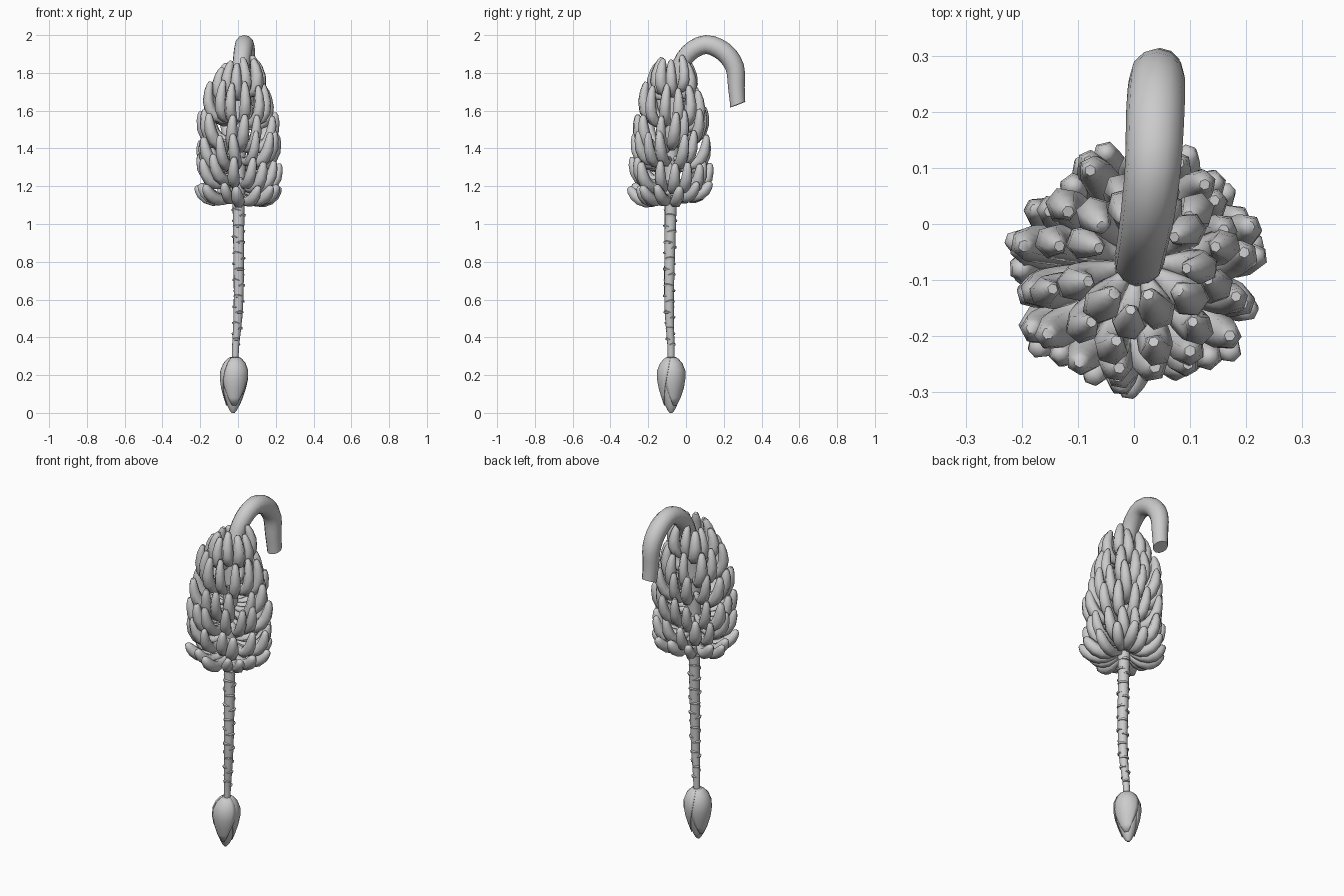
import bpy, bmesh, math, random
from mathutils import Vector

if "Cube" in bpy.data.objects:
    bpy.data.objects.remove(bpy.data.objects["Cube"])

random.seed(4)


def finish(name, bm, angle=40):
    bmesh.ops.recalc_face_normals(bm, faces=bm.faces)
    me = bpy.data.meshes.new(name)
    bm.to_mesh(me)
    bm.free()
    ob = bpy.data.objects.new(name, me)
    bpy.context.collection.objects.link(ob)
    bpy.ops.object.select_all(action='DESELECT')
    ob.select_set(True)
    bpy.context.view_layer.objects.active = ob
    bpy.ops.object.shade_smooth_by_angle(angle=math.radians(angle))
    return ob


def spline(keys, steps):
    """Catmull-Rom through tuples of any length."""
    k = [keys[0]] + list(keys) + [keys[-1]]
    out = []
    for i in range(1, len(k) - 2):
        for s in range(steps):
            t = s / steps
            out.append([0.5 * (2 * b + (c - a) * t + (2 * a - 5 * b + 4 * c - d) * t * t
                               + (3 * b - a - 3 * c + d) * t ** 3)
                        for a, b, c, d in zip(*k[i - 1:i + 3])])
    return out + [list(keys[-1])]


def tube(bm, pts, radii, sides, side_hint):
    """Capped tube along a path, with a transported frame."""
    rings, u = [], Vector(side_hint)
    for i, p in enumerate(pts):
        t = (pts[min(i + 1, len(pts) - 1)] - pts[max(i - 1, 0)]).normalized()
        u = (u - t * u.dot(t)).normalized()
        v = t.cross(u)
        rings.append([bm.verts.new(p + radii[i] * (u * math.cos(a) + v * math.sin(a)))
                      for a in (2 * math.pi * j / sides for j in range(sides))])
    for r0, r1 in zip(rings, rings[1:]):
        for j in range(sides):
            k = (j + 1) % sides
            bm.faces.new((r0[j], r0[k], r1[k], r1[j]))
    bm.faces.new(rings[0][::-1])
    bm.faces.new(rings[-1])
    return rings


# Hooked stem: x, y, z, radius
stem_keys = [(0.046, 0.274, 1.632, 0.040), (0.043, 0.267, 1.72, 0.044), (0.041, 0.258, 1.83, 0.050),
             (0.038, 0.200, 1.912, 0.052), (0.034, 0.105, 1.950, 0.050), (0.024, 0.015, 1.905, 0.048),
             (0.014, -0.040, 1.81, 0.045), (0.008, -0.07, 1.65, 0.044), (0.003, -0.078, 1.35, 0.038),
             (0.003, -0.082, 1.05, 0.031), (0.004, -0.089, 0.70, 0.027), (0.0, -0.088, 0.52, 0.024),
             (-0.012, -0.08, 0.36, 0.019), (-0.016, -0.079, 0.26, 0.018)]
path = spline(stem_keys, 3)
bm = bmesh.new()
rings = tube(bm, [Vector(p[:3]) for p in path], [p[3] for p in path], 12, (1, 0, 0))
for v in rings[0]:  # slanted cut
    v.co.z += 0.3 * (v.co.y - 0.274)
finish("stem", bm)


def stem_at(z):
    for a, b in zip(path[15:], path[16:]):
        if a[2] >= z >= b[2]:
            t = (a[2] - z) / (a[2] - b[2])
            return [p + (q - p) * t for p, q in zip(a, b)]
    return path[-1]


# Bract scars: short raised ridges winding down the bare stem
bm = bmesh.new()
for i in range(27):
    z = 1.1 - i * 0.0285
    x, y, _, r = stem_at(z)
    start = i * 2.4
    pts, rad = [], []
    for j in range(7):
        a = start + math.radians(150) * j / 6
        lift = math.sin(math.pi * j / 6)
        pts.append(Vector((x + r * math.cos(a), y + r * math.sin(a), z + 0.004 * lift)))
        rad.append(0.002 + 0.007 * lift)
    tube(bm, pts, rad, 5, (0, 0, 1))
finish("stem_scars", bm)

# Banana hands: base z, belly (r, z), tip (r, z), number of fruit
hands = [(1.67, 0.125, 1.68, 0.090, 1.855, 11),
         (1.53, 0.170, 1.53, 0.152, 1.735, 12),
         (1.42, 0.175, 1.40, 0.198, 1.590, 13),
         (1.32, 0.180, 1.28, 0.212, 1.465, 14),
         (1.22, 0.180, 1.17, 0.216, 1.335, 14),
         (1.15, 0.165, 1.10, 0.230, 1.205, 14)]
# fruit girth: position along the arc, radius
girth = [(0, .012), (.12, .019), (.25, .027), (.42, .032), (.60, .033),
         (.77, .031), (.90, .025), (.97, .018), (1, .010)]
for n, (bz, mr, mz, tr, tz, count) in enumerate(hands):
    bm = bmesh.new()
    for i in range(count):
        a = 2 * math.pi * (i + 0.5 * (n % 2)) / count + random.uniform(-.08, .08)
        dz = (0.02 if n < 5 else 0.01) * math.cos(a + n * 2.2) + random.uniform(-.010, .010)
        dr = random.uniform(-.012, .008)
        if i % 2:
            dr, dz = dr - 0.016, dz + 0.012
        twist = random.uniform(-.14, .14)
        x, y, _, r = stem_at(bz)

        def at(rad, z, ang):
            return Vector((x + rad * math.cos(ang), y + 0.96 * rad * math.sin(ang), z + dz))
        p0 = at(r * 0.8, bz, a)
        p1 = at(mr * 0.75, mz - 0.005, a)
        p2 = at(mr + 0.03 + dr, mz + 0.03, a + twist * .5)
        p3 = at(tr + dr, tz, a + twist)
        pts = [p0 * (1 - t) ** 3 + p1 * 3 * t * (1 - t) ** 2 + p2 * 3 * t * t * (1 - t) + p3 * t ** 3
               for t, _ in girth]
        s = random.uniform(.92, 1.06)
        tube(bm, pts, [g * s for _, g in girth], 6, (-math.sin(a), math.cos(a), 0))
    finish("banana_hand_%d" % (n + 1), bm, 62)

# Flower bud: z, radius
bud_keys = [(0.294, 0.020), (0.285, 0.034), (0.262, 0.054), (0.225, 0.069), (0.18, 0.070),
            (0.13, 0.061), (0.08, 0.046), (0.04, 0.032), (0.015, 0.020), (0.0, 0.008)]
bx, by = -0.018, -0.079
bm = bmesh.new()
tube(bm, [Vector((bx - 0.008 * (1 - z / .29), by, z)) for z, _ in bud_keys],
     [r for _, r in bud_keys], 14, (1, 0, 0))
finish("flower_bud", bm)

# Overlapping bracts wrapped around the bud
for n in range(3):
    bm = bmesh.new()
    rows = []
    mid = n * 2.1 + 0.6
    for k, (z, r) in enumerate(bud_keys[:8]):
        half = 1.35 * (1 - (k / 7.6) ** 3)
        row = []
        for j in range(9):
            a = mid + half * (j / 4 - 1)
            rr = r + 0.002 + 0.0015 * j / 4
            row.append(bm.verts.new((bx - 0.008 * (1 - z / .29) + rr * math.cos(a),
                                     by + rr * math.sin(a), z)))
        rows.append(row)
    for r0, r1 in zip(rows, rows[1:]):
        for j in range(8):
            bm.faces.new((r0[j], r0[j + 1], r1[j + 1], r1[j]))
    ob = finish("bud_bract_%d" % (n + 1), bm)
    mod = ob.modifiers.new("thickness", 'SOLIDIFY')
    mod.thickness = 0.003
    mod.offset = 0
